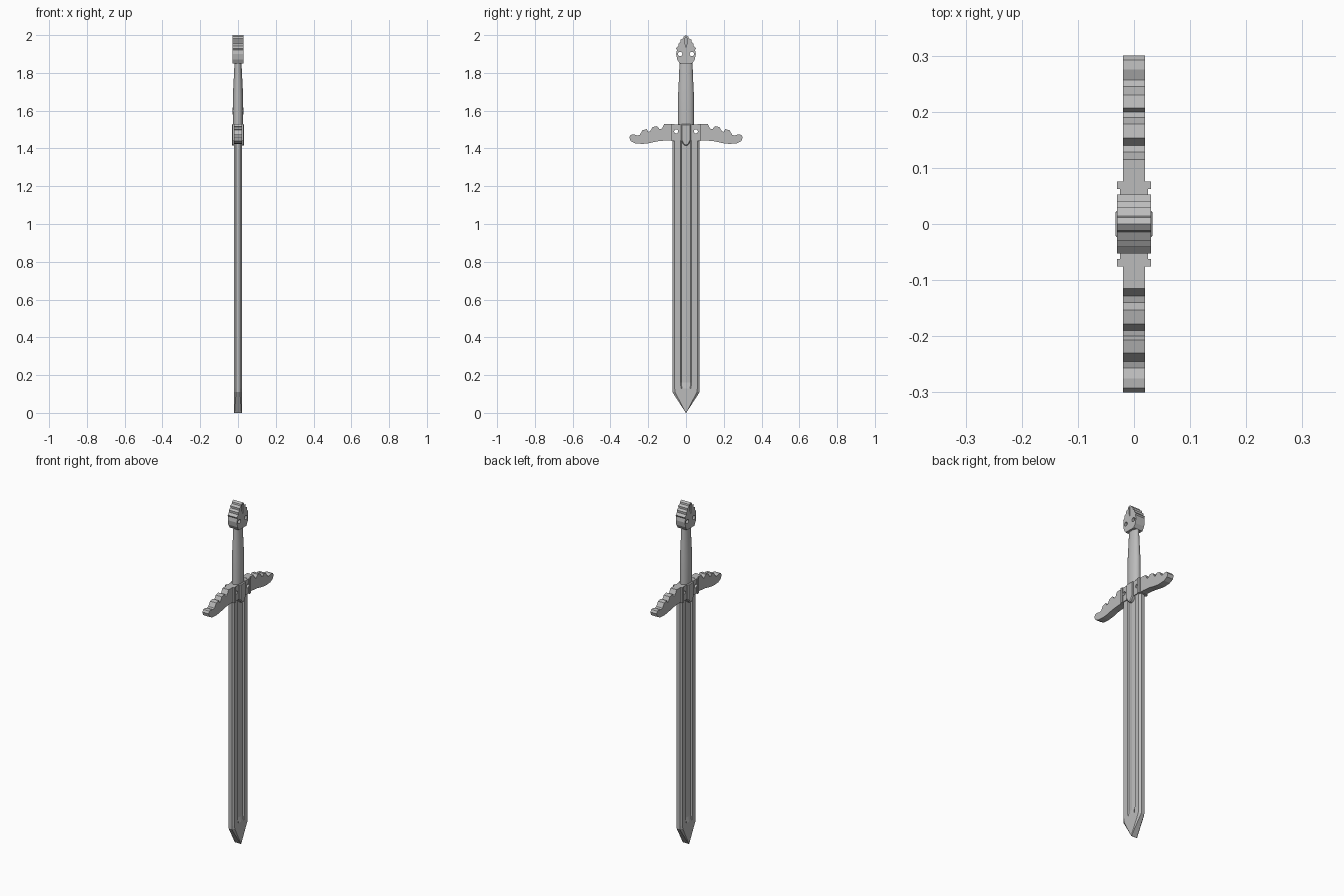
import bpy, bmesh
from math import cos, sin, pi
from mathutils import Matrix

cube = bpy.data.objects.get("Cube")
if cube:
    bpy.data.objects.remove(cube)

steel = bpy.data.materials.new("grey_steel")
steel.use_nodes = True
steel.diffuse_color = (0.5, 0.5, 0.5, 1)
steel.node_tree.nodes["Principled BSDF"].inputs["Base Color"].default_value = (0.5, 0.5, 0.5, 1)


def finish(name, bm, material=steel):
    """Turn a bmesh into a linked object."""
    bmesh.ops.remove_doubles(bm, verts=bm.verts, dist=1e-5)
    bmesh.ops.recalc_face_normals(bm, faces=bm.faces)
    mesh = bpy.data.meshes.new(name)
    bm.to_mesh(mesh)
    bm.free()
    mesh.materials.append(material)
    ob = bpy.data.objects.new(name, mesh)
    bpy.context.collection.objects.link(ob)
    return ob


def slab(name, outline, half, bevel=0.0):
    """Extrude a (y, z) outline across the thickness x."""
    bm = bmesh.new()
    face = bm.faces.new([bm.verts.new((-half, y, z)) for y, z in outline])
    new = bmesh.ops.extrude_face_region(bm, geom=[face])["geom"]
    bmesh.ops.translate(bm, vec=(2 * half, 0, 0),
                        verts=[v for v in new if isinstance(v, bmesh.types.BMVert)])
    ob = finish(name, bm)
    if bevel:
        mod = ob.modifiers.new("bevel", "BEVEL")
        mod.width, mod.segments = bevel, 1
    return ob


def loft(name, rings):
    """Skin a stack of equal rings and cap both ends."""
    bm = bmesh.new()
    rows = [[bm.verts.new(p) for p in ring] for ring in rings]
    n = len(rows[0])
    for a, b in zip(rows, rows[1:]):
        for i in range(n):
            j = (i + 1) % n
            bm.faces.new((a[i], a[j], b[j], b[i]))
    for row in (rows[0], rows[-1]):
        bm.faces.new(row)
    return finish(name, bm)


def mirrored(half):
    """Complete a symmetric outline from its +y side."""
    return half + [(-y, z) for y, z in reversed(half) if y > 0]


def drill(ob, y, z, radius):
    """Cut a round hole right through the thickness."""
    bm = bmesh.new()
    bmesh.ops.create_cone(bm, cap_ends=True, segments=14, radius1=radius, radius2=radius, depth=0.3,
                          matrix=Matrix.Translation((0, y, z)) @ Matrix.Rotation(pi / 2, 4, "Y"))
    cut(ob, finish("hole_cutter", bm))


def cut(ob, cutter):
    cutter.hide_render = True
    cutter.hide_set(True)
    cutter.display_type = "WIRE"
    mod = ob.modifiers.new("cut", "BOOLEAN")
    mod.operation, mod.solver, mod.object = "DIFFERENCE", "EXACT", cutter


# Blade: chamfered edges, central fuller, blunt point
def blade_ring(z, edge, flat, fuller, floor, ridge, edge_x=0.01):
    quarter = [(edge_x, edge), (0.02, flat), (0.02, fuller), (floor, fuller * 0.82), (ridge, 0)]
    side = quarter + [(x, -y) for x, y in reversed(quarter[:-1])]
    return [(x, y, z) for x, y in side] + [(-x, y, z) for x, y in reversed(side)]


loft("blade", [
    blade_ring(1.46, 0.072, 0.060, 0.030, 0.012, 0.015),
    blade_ring(0.16, 0.072, 0.060, 0.030, 0.012, 0.015),
    blade_ring(0.13, 0.072, 0.060, 0.026, 0.02, 0.02),
    blade_ring(0.11, 0.072, 0.058, 0.022, 0.02, 0.02),
    blade_ring(0.0, 0.001, 0.0008, 0.0004, 0.02, 0.02, 0.018),
])

# Grip: swelling oval handle
levels = [(1.50, 0.027, 0.042), (1.60, 0.028, 0.042), (1.68, 0.027, 0.042),
          (1.76, 0.023, 0.038), (1.86, 0.018, 0.034)]
grip = loft("grip", [[(rx * cos(t * pi / 10), ry * sin(t * pi / 10), z) for t in range(20)]
                     for z, rx, ry in levels])
for ob in bpy.context.selected_objects:
    ob.select_set(False)
grip.select_set(True)
bpy.context.view_layer.objects.active = grip
bpy.ops.object.shade_smooth_by_angle(angle=0.6)

# Guard wings: scalloped top edge, curved lower edge
wing = [(0.06, 1.53), (0.115, 1.53), (0.128, 1.505), (0.14, 1.502), (0.153, 1.518),
        (0.178, 1.513), (0.19, 1.49), (0.2, 1.488), (0.207, 1.502), (0.23, 1.497),
        (0.245, 1.472), (0.257, 1.468), (0.275, 1.474), (0.292, 1.472), (0.3, 1.46),
        (0.294, 1.44), (0.27, 1.427), (0.23, 1.424), (0.195, 1.428), (0.15, 1.438),
        (0.1, 1.443), (0.06, 1.443)]
for side, label in ((1, "back"), (-1, "front")):
    slab(f"{label}_guard_wing", [(side * y, z) for y, z in wing], 0.02)
    # Collar with a rim and a pierced panel
    slab(f"{label}_guard_rim", [(side * y, z) for y, z in
         ((0.062, 1.53), (0.076, 1.53), (0.076, 1.44), (0.062, 1.44))], 0.03)
    panel = slab(f"{label}_guard_panel", [(side * y, z) for y, z in
                 ((0.024, 1.528), (0.064, 1.528), (0.064, 1.442), (0.024, 1.442))], 0.025)
    for part in (panel, bpy.data.objects[f"{label}_guard_wing"],
                 bpy.data.objects[f"{label}_guard_rim"]):
        drill(part, side * 0.052, 1.49, 0.011)

# Centre tongue of the guard, pointing down the blade
slab("guard_tongue", mirrored([(0, 1.412), (0.014, 1.42), (0.026, 1.442), (0.026, 1.53)]),
     0.033, 0.005)

# Pommel: stepped crown with two holes and a slit on each face
pommel = slab("pommel", mirrored([
    (0.034, 1.85), (0.047, 1.872), (0.052, 1.9), (0.048, 1.922), (0.053, 1.93),
    (0.04, 1.942), (0.041, 1.955), (0.028, 1.963), (0.029, 1.975), (0.014, 1.983),
    (0.012, 1.992), (0, 2.0)]), 0.03)
for side in (1, -1):
    drill(pommel, side * 0.031, 1.9, 0.012)
    slit = slab(f"slit_cutter_{side}", mirrored([(0, 1.93), (0.004, 1.95), (0.004, 1.985), (0, 1.992)]), 0.008)
    slit.location.x = side * 0.03
    cut(pommel, slit)
